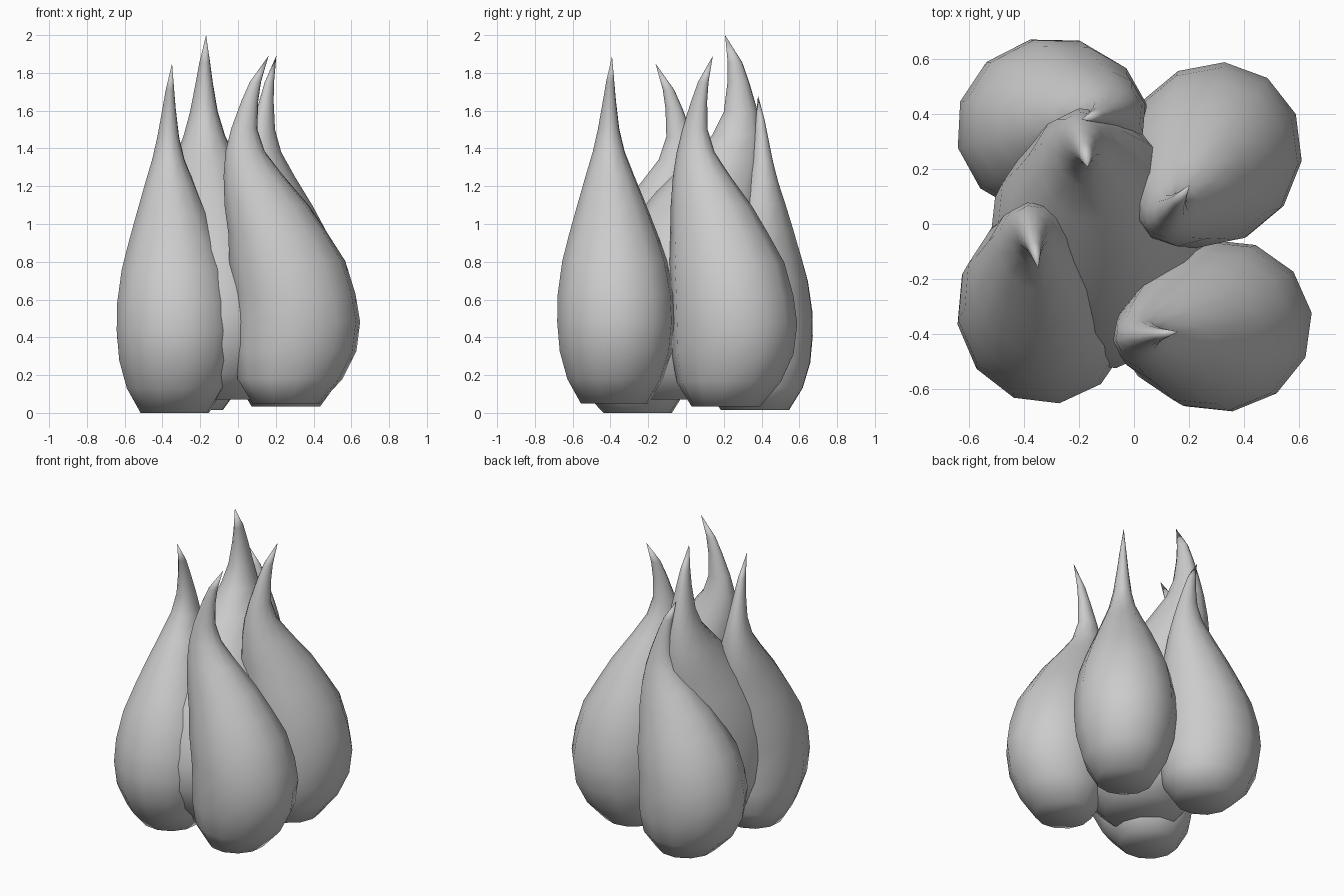
import bpy, bmesh
from math import sin, cos, tau, radians
from mathutils import Vector

cube = bpy.data.objects.get("Cube")
if cube:
    bpy.data.objects.remove(cube, do_unlink=True)

grey = bpy.data.materials.new("plain_grey")
grey.use_nodes = True
grey.diffuse_color = (0.6, 0.6, 0.6, 1)
grey.node_tree.nodes["Principled BSDF"].inputs["Base Color"].default_value = grey.diffuse_color

SIDES = 12
# Teardrop rings: height fraction, lean, half-width along lean, half-width across
RINGS = [
    (0, .06, .18, .18), (.07, .04, .28, .255), (.15, .01, .325, .3),
    (.235, 0, .335, .315), (.315, .015, .325, .31), (.41, .055, .31, .28),
    (.49, .105, .265, .235), (.57, .165, .225, .185), (.655, .235, .16, .13),
    (.725, .28, .105, .085), (.79, .285, .07, .057), (.87, .255, .045, .035),
    (.925, .225, .03, .022),
]
TIP_LEAN = .155


def make_flame(name, centre, heading, bottom, top, width=1.0, bend=1.0, tilt=0.0):
    """Teardrop that leans towards the heading and curls back at its tip."""
    along = Vector((cos(radians(heading)), sin(radians(heading)), 0))
    across = Vector((-along.y, along.x, 0))
    base = Vector((*centre, bottom))
    axis = Vector((0, 0, top - bottom)) + along * tilt
    bm = bmesh.new()
    loops = []
    for t, lean, a, b in RINGS:
        mid = base + axis * t + along * lean * bend
        loops.append([bm.verts.new(mid + width * (along * a * cos(tau * i / SIDES)
                                                  + across * b * sin(tau * i / SIDES)))
                      for i in range(SIDES)])
    # Side walls, flat foot and pointed tip
    for low, high in zip(loops, loops[1:]):
        for i in range(SIDES):
            j = (i + 1) % SIDES
            bm.faces.new((low[i], low[j], high[j], high[i]))
    bm.faces.new(reversed(loops[0]))
    tip = bm.verts.new(base + axis + along * TIP_LEAN * bend)
    for i in range(SIDES):
        bm.faces.new((loops[-1][i], loops[-1][(i + 1) % SIDES], tip))
    for face in bm.faces:
        face.smooth = True
    mesh = bpy.data.meshes.new(name)
    bm.to_mesh(mesh)
    bm.free()
    mesh.materials.append(grey)
    obj = bpy.data.objects.new(name, mesh)
    bpy.context.collection.objects.link(obj)
    return obj


# Four outer flames around one larger central flame
make_flame("front_right_flame", (-.325, -.315), 99, 0, 1.85, 1.02)
make_flame("front_left_flame", (.315, -.37), 188, .05, 1.89)
make_flame("back_left_flame", (.285, .255), 234, .035, 1.89, 1.02, .9)
make_flame("back_right_flame", (-.305, .355), 13, .015, 1.68, 1.03, .75)
make_flame("central_flame", (-.12, -.14), 98, .07, 2, 1.3, .97, .2)
